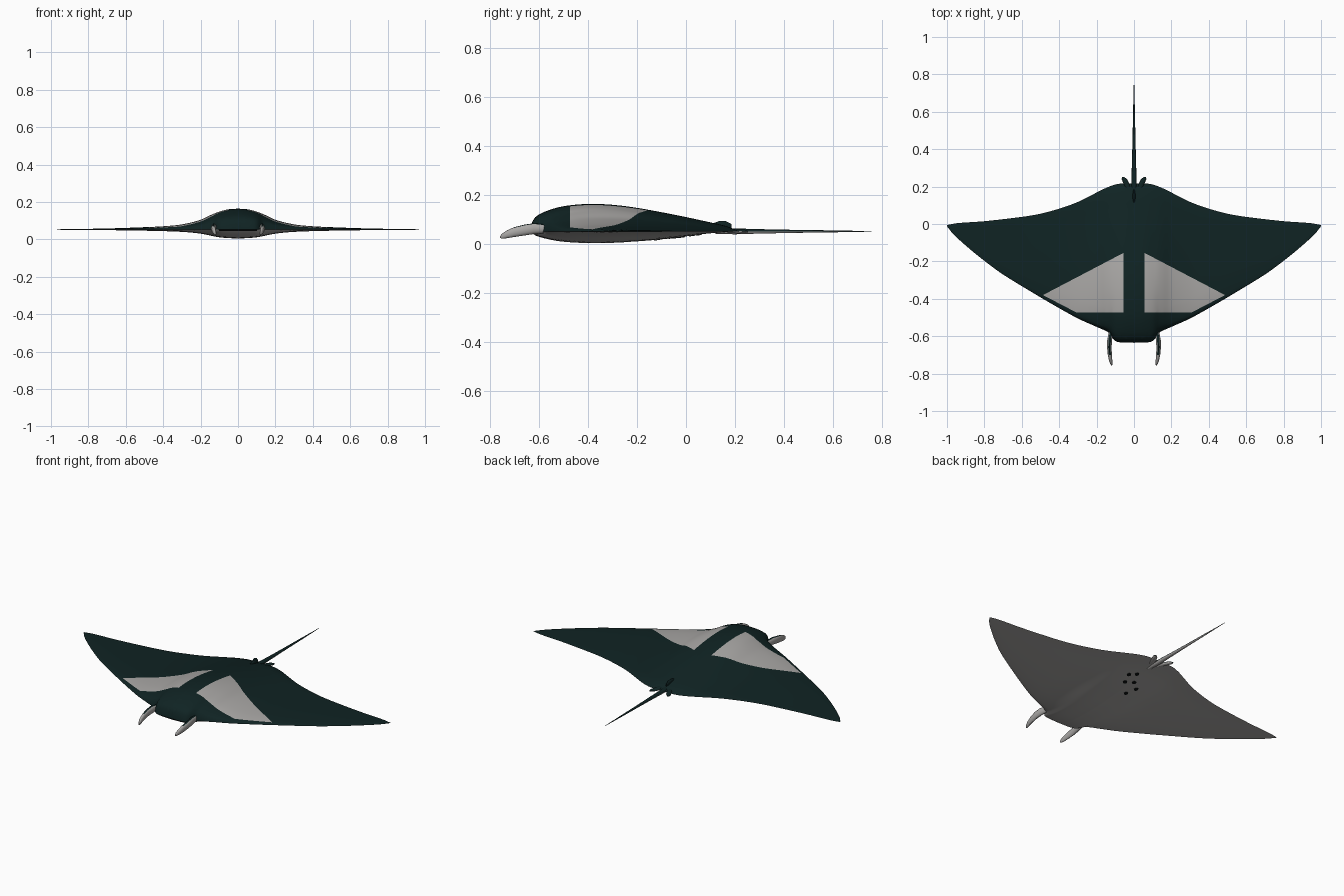
import bpy, bmesh, math
from mathutils import Vector

if "Cube" in bpy.data.objects:
    bpy.data.objects.remove(bpy.data.objects["Cube"])

def material(name, rgb):
    m = bpy.data.materials.new(name)
    m.diffuse_color = (*rgb, 1)
    m.use_nodes = True
    m.node_tree.nodes["Principled BSDF"].inputs["Base Color"].default_value = m.diffuse_color
    return m

DARK = material("dark_teal", (0.005, 0.017, 0.017))
PALE = material("pale_grey", (0.40, 0.39, 0.38))
BLACK = material("black", (0.004, 0.006, 0.006))

def curve(pts):
    """Smooth function through (x, y) points."""
    n = len(pts)
    sl = [(pts[min(i + 1, n - 1)][1] - pts[max(i - 1, 0)][1]) /
          (pts[min(i + 1, n - 1)][0] - pts[max(i - 1, 0)][0]) for i in range(n)]
    def f(x):
        i = 0
        while i < n - 2 and x > pts[i + 1][0]:
            i += 1
        (x0, y0), (x1, y1) = pts[i], pts[i + 1]
        h = x1 - x0
        s = min(max((x - x0) / h, 0), 1)
        return ((1 + 2 * s) * (1 - s) ** 2 * y0 + s * (1 - s) ** 2 * h * sl[i]
                + s * s * (3 - 2 * s) * y1 + s * s * (s - 1) * h * sl[i + 1])
    return f

def finish(name, bm, mats, angle=50):
    bmesh.ops.recalc_face_normals(bm, faces=bm.faces[:])
    me = bpy.data.meshes.new(name)
    bm.to_mesh(me)
    bm.free()
    for m in mats:
        me.materials.append(m)
    ob = bpy.data.objects.new(name, me)
    bpy.context.collection.objects.link(ob)
    bpy.ops.object.select_all(action='DESELECT')
    ob.select_set(True)
    bpy.context.view_layer.objects.active = ob
    bpy.ops.object.shade_smooth_by_angle(angle=math.radians(angle))
    return ob

# Planform, cross-span and chord profiles
front = curve([(0, -.635), (.08, -.632), (.108, -.62), (.125, -.59), (.15, -.572), (.2, -.55),
               (.3, -.505), (.4, -.45), (.5, -.392), (.7, -.27), (.8, -.197), (.9, -.115),
               (.97, -.05), (1, -.012)])
back = curve([(0, .215), (.08, .215), (.14, .197), (.2, .168), (.3, .118), (.4, .082),
              (.5, .055), (.6, .038), (.8, .015), (.95, .004), (1, -.006)])
top_span = curve([(0, 1), (.05, .97), (.1, .86), (.15, .68), (.2, .47), (.3, .25), (.4, .16),
                  (.5, .115), (.7, .055), (1, .01)])
low_span = curve([(0, 1), (.1, .85), (.2, .45), (.3, .25), (.5, .12), (.7, .06), (1, .01)])
top_chord = curve([(0, 0), (.01, .35), (.04, .6), (.1, .79), (.16, .91), (.28, .99), (.4, .955),
                   (.51, .85), (.63, .69), (.75, .51), (.86, .33), (.94, .19), (1, 0)])
low_chord = curve([(0, 0), (.02, .3), (.04, .45), (.1, .72), (.16, .88), (.28, 1), (.4, .97),
                   (.51, .85), (.63, .68), (.75, .42), (.86, .17), (1, 0)])
MID = .052

def top_z(x, t):
    return MID + .113 * top_span(abs(x)) * top_chord(t)

def low_z(x, t):
    return MID - .048 * low_span(abs(x)) * low_chord(t)

# Body and wings: dark upper skin, pale lower skin, shared rim
bm = bmesh.new()
NX, NT = 60, 30
xs = [math.copysign(abs(i / NX) ** 1.5, i) for i in range(-NX, NX + 1)]
ts = [(1 - math.cos(math.pi * j / NT)) / 2 for j in range(NT + 1)]
upper, lower = [], []
for x in xs:
    f, b = front(abs(x)), back(abs(x))
    up = [bm.verts.new((x, f + (b - f) * t, top_z(x, t))) for t in ts]
    lo = [up[j] if j in (0, NT) else bm.verts.new((x, f + (b - f) * t, low_z(x, t)))
          for j, t in enumerate(ts)]
    upper.append(up)
    lower.append(lo)
for i in range(2 * NX):
    for j in range(NT):
        bm.faces.new((upper[i][j], upper[i + 1][j], upper[i + 1][j + 1], upper[i][j + 1]))
        q = (lower[i][j], lower[i][j + 1], lower[i + 1][j + 1], lower[i + 1][j])
        mouth = ts[j + 1] < .02 and abs(xs[i] + xs[i + 1]) < .2
        bm.faces.new(q).material_index = 2 if mouth else 1
for i in (0, 2 * NX):
    rim = upper[i] + lower[i][-2:0:-1]
    bm.faces.new(rim)

# Pale shoulder patches cut into the upper skin
PATCH = [(.057, -.155), (.057, -.472), (.31, -.472), (.487, -.38)]
sides = []
for k in range(4):
    a, b = Vector(PATCH[k]), Vector(PATCH[(k + 1) % 4])
    sides.append((a, Vector((-(b - a).y, (b - a).x)).normalized()))
for s in (-1, 1):
    for p, n in sides:
        fs = [f for f in bm.faces if f.material_index == 0 and f.calc_center_median().x * s > 0]
        geom = list({e for f in fs for e in f.edges} | {v for f in fs for v in f.verts}) + fs
        bmesh.ops.bisect_plane(bm, geom=geom, dist=1e-5, plane_co=(p.x * s, p.y, 0),
                               plane_no=(n.x * s, n.y, 0))
patch_faces = []
for f in bm.faces:
    c = f.calc_center_median()
    q = Vector((abs(c.x), c.y))
    if f.material_index == 0 and all((q - p).dot(n) > 0 for p, n in sides):
        patch_faces.append(f)
for f in patch_faces:
    f.material_index = 1
finish("body", bm, (DARK, PALE, BLACK))

def loft(name, rings, rule, n=12):
    """Elliptic sections (x, y, z, half width, half height) along y; rule picks pale faces."""
    bm = bmesh.new()
    loops = [[bm.verts.new((x + w * math.cos(2 * math.pi * k / n), y,
                            z + h * math.sin(2 * math.pi * k / n))) for k in range(n)]
             for x, y, z, w, h in rings]
    for a, b in zip(loops, loops[1:]):
        for k in range(n):
            bm.faces.new((a[k], a[(k + 1) % n], b[(k + 1) % n], b[k]))
    bm.faces.new(loops[0])
    bm.faces.new(loops[-1])
    bmesh.ops.recalc_face_normals(bm, faces=bm.faces[:])
    for f in bm.faces:
        f.material_index = int(rule(f.calc_center_median(), f.normal))
    return finish(name, bm, (DARK, PALE))

# Head fins, rear fins
for s, side in ((-1, "left"), (1, "right")):
    loft(side + "_head_fin",
         [(s * x, y, z, w, h) for x, y, z, w, h in (
             (.122, -.56, .062, .010, .016), (.130, -.62, .063, .013, .022),
             (.132, -.66, .057, .012, .022), (.129, -.70, .049, .011, .020),
             (.125, -.73, .040, .009, .016), (.121, -.748, .033, .006, .011),
             (.119, -.757, .029, .002, .004))],
         lambda c, n: c.y < -.70 or n.z < .55)
    loft(side + "_rear_fin",
         [(s * x, y, z, w, h) for x, y, z, w, h in (
             (.025, .17, .055, .012, .010), (.040, .215, .053, .016, .009),
             (.052, .24, .052, .014, .007), (.058, .252, .051, .005, .003))],
         lambda c, n: n.z < -.2)

# Tail and the small dorsal fin at its root
loft("tail", [(0, .12, .054, .014, .012), (0, .2, .052, .015, .012), (0, .3, .052, .012, .009),
              (0, .45, .052, .008, .006), (0, .6, .052, .005, .004), (0, .755, .052, .001, .001)],
     lambda c, n: n.z < -.2)
loft("dorsal_fin", [(0, .10, .075, .003, .006), (0, .135, .079, .007, .015),
                    (0, .16, .079, .007, .016), (0, .185, .074, .003, .008)],
     lambda c, n: False)

# Belly spots
SPOTS = [(.055, .024), (.022, .051), (.03, -.039), (-.014, -.016), (-.043, -.118), (-.064, -.059)]
bm = bmesh.new()
for x, y in SPOTS:
    t = (y - front(abs(x))) / (back(abs(x)) - front(abs(x)))
    ring = bmesh.ops.create_cone(bm, cap_ends=True, segments=10, radius1=.012, radius2=.012,
                                 depth=.004)["verts"]
    for v in ring:
        px, py = x + v.co.x, y + v.co.y
        t = (py - front(abs(px))) / (back(abs(px)) - front(abs(px)))
        v.co = (px, py, low_z(px, t) + v.co.z - .001)
finish("belly_spots", bm, (BLACK,))
